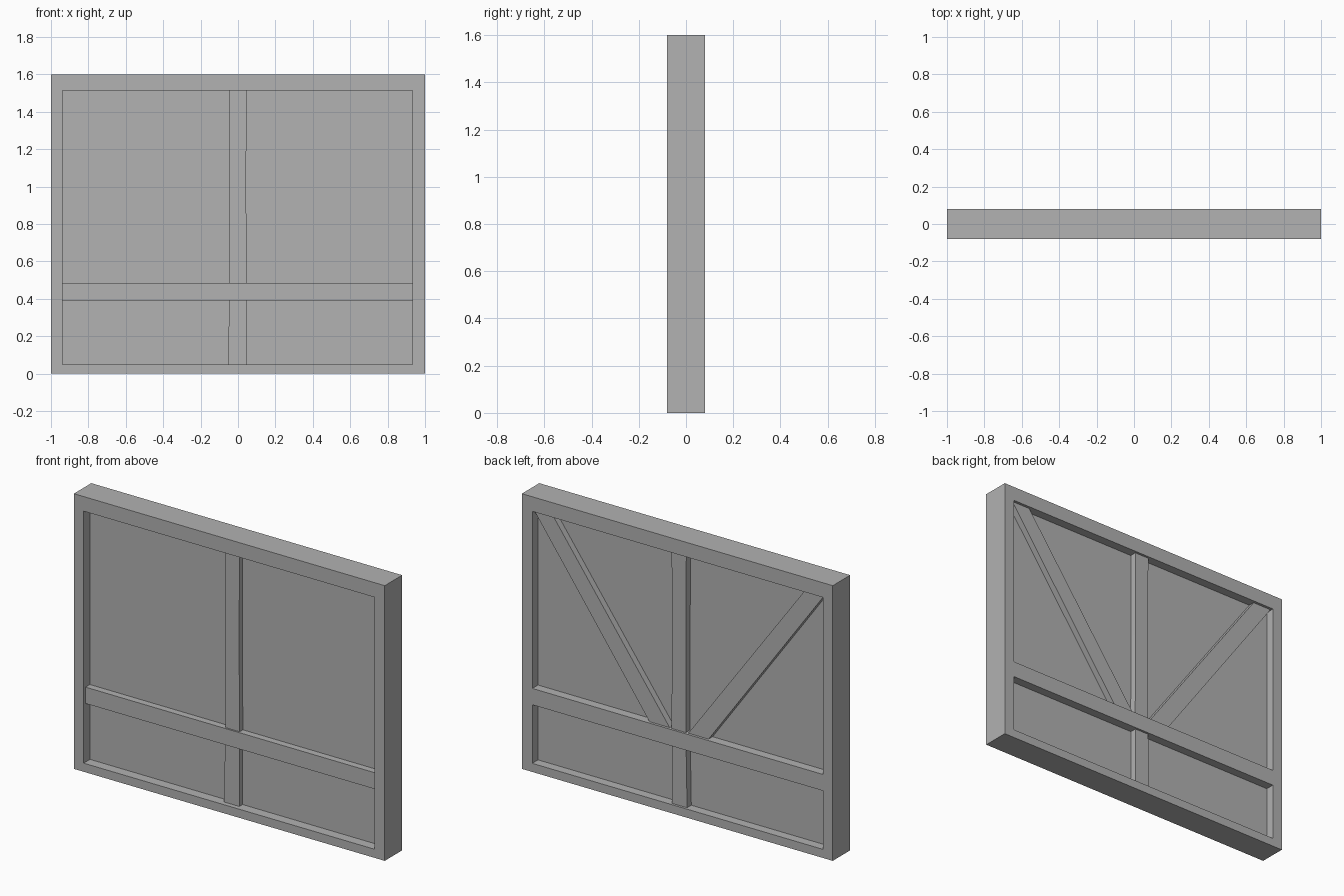
import bpy
import bmesh

default_cube = bpy.data.objects.get("Cube")
if default_cube:
    bpy.data.objects.remove(default_cube, do_unlink=True)

# Single plain grey
grey = bpy.data.materials.new("plain_grey")
grey.use_nodes = True
colour = (0.445, 0.445, 0.445, 1)
grey.diffuse_color = colour
grey.node_tree.nodes["Principled BSDF"].inputs["Base Color"].default_value = colour

# Shared dimensions
HALF_DEPTH = 0.08
LEFT, RIGHT, BOTTOM, TOP = -0.937, 0.933, 0.05, 1.515
RAIL_BOTTOM, RAIL_TOP = 0.39, 0.485


def finish(name, bm):
    bmesh.ops.recalc_face_normals(bm, faces=bm.faces)
    mesh = bpy.data.meshes.new(name)
    bm.to_mesh(mesh)
    bm.free()
    mesh.materials.append(grey)
    obj = bpy.data.objects.new(name, mesh)
    bpy.context.collection.objects.link(obj)
    return obj


def rectangle(x0, x1, z0, z1):
    return [(x0, z0), (x1, z0), (x1, z1), (x0, z1)]


def slab(name, outline, front, back):
    """Extrude an x-z outline from y = front to y = back."""
    bm = bmesh.new()
    near = [bm.verts.new((x, front, z)) for x, z in outline]
    far = [bm.verts.new((x, back, z)) for x, z in outline]
    bm.faces.new(near)
    bm.faces.new(far)
    for i in range(len(outline)):
        j = (i + 1) % len(outline)
        bm.faces.new((near[i], near[j], far[j], far[i]))
    return finish(name, bm)


def ring(name, outer, inner, front, back):
    """Closed rectangular frame between two outlines."""
    bm = bmesh.new()
    loops = [[bm.verts.new((x, y, z)) for x, z in outline]
             for outline, y in ((outer, front), (outer, back),
                                (inner, back), (inner, front))]
    for k in range(4):
        a, b = loops[k], loops[(k + 1) % 4]
        for i in range(4):
            j = (i + 1) % 4
            bm.faces.new((a[i], a[j], b[j], b[i]))
    return finish(name, bm)


# Outer frame and the recessed infill
opening = rectangle(LEFT, RIGHT, BOTTOM, TOP)
ring("outer_frame", rectangle(-1, 1, 0, 1.6), opening, -HALF_DEPTH, HALF_DEPTH)
slab("infill_panel", opening, -0.022, 0.027)

# Rail across the full opening
slab("cross_rail", rectangle(LEFT, RIGHT, RAIL_BOTTOM, RAIL_TOP), -0.062, 0.079)

# Centre post, slightly irregular, split by the rail
slab("upper_post", [(-0.045, RAIL_TOP), (0.047, RAIL_TOP), (0.043, 1),
                    (0.046, TOP), (-0.048, TOP), (-0.045, 1)], -0.052, 0.066)
slab("lower_post", [(-0.053, BOTTOM), (0.045, BOTTOM),
                    (0.045, RAIL_BOTTOM), (-0.047, RAIL_BOTTOM)], -0.052, 0.066)

# Mirrored diagonal braces on the back only
for side, name in ((1, "left_brace"), (-1, "right_brace")):
    outline = [(0.06, RAIL_TOP), (0.19, RAIL_TOP), (0.932, TOP), (0.81, TOP)]
    slab(name, [(side * x, z) for x, z in outline], 0.02, 0.064)
